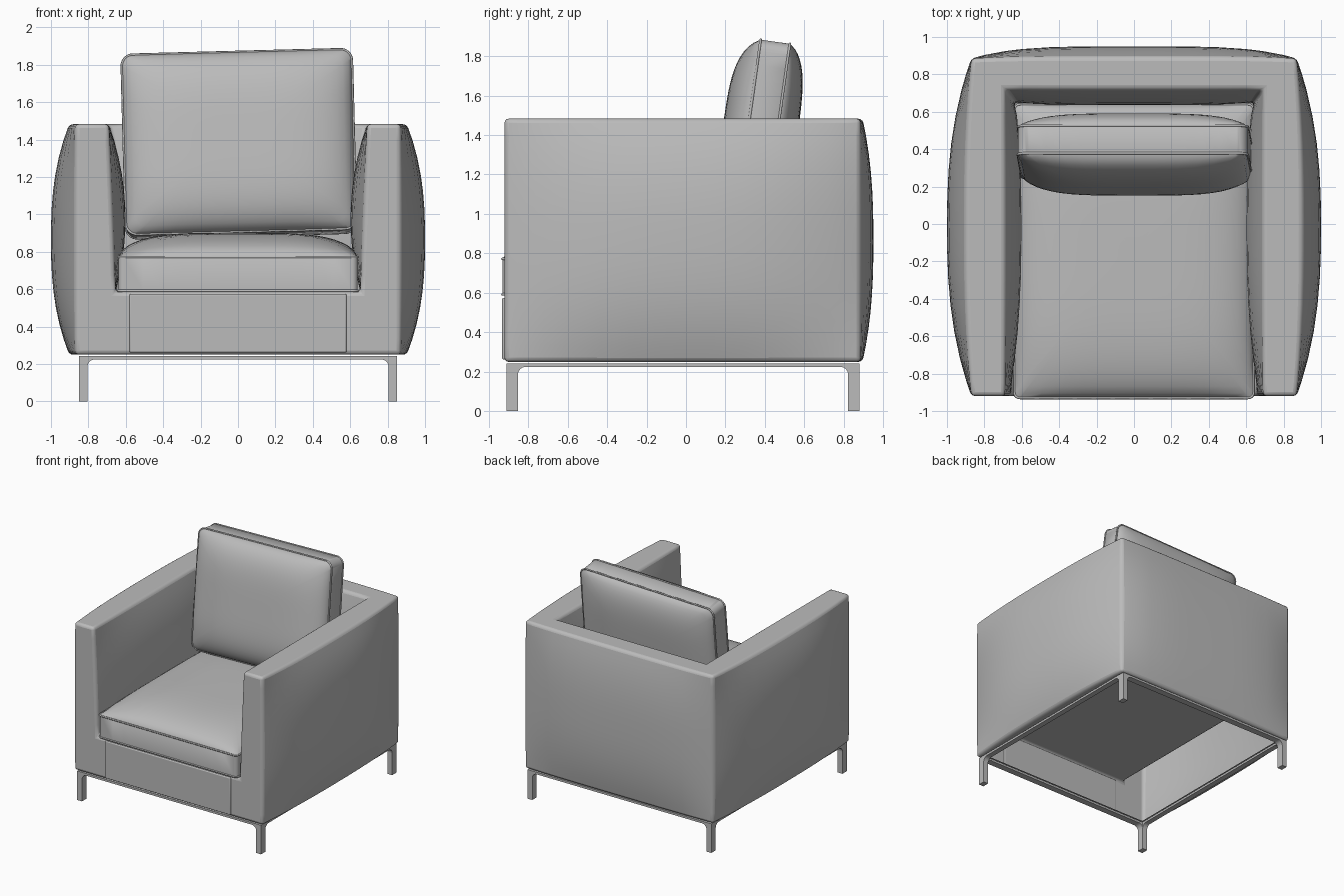
import bpy, bmesh, math
from mathutils import Matrix, Vector

old = bpy.data.objects.get("Cube")
if old:
    bpy.data.objects.remove(old, do_unlink=True)

grey = bpy.data.materials.new("upholstery grey")
grey.use_nodes = True
grey.diffuse_color = (0.5, 0.5, 0.5, 1)
grey.node_tree.nodes["Principled BSDF"].inputs["Base Color"].default_value = (0.5, 0.5, 0.5, 1)


def finish(name, bm, bevel=0.0, segments=3, angle=40):
    bmesh.ops.recalc_face_normals(bm, faces=bm.faces)
    mesh = bpy.data.meshes.new(name)
    bm.to_mesh(mesh)
    bm.free()
    mesh.materials.append(grey)
    ob = bpy.data.objects.new(name, mesh)
    bpy.context.collection.objects.link(ob)
    if bevel:
        mod = ob.modifiers.new("soft edges", 'BEVEL')
        mod.width, mod.segments = bevel, segments
        mod.limit_method, mod.angle_limit = 'ANGLE', math.radians(45)
    bpy.ops.object.select_all(action='DESELECT')
    bpy.context.view_layer.objects.active = ob
    ob.select_set(True)
    bpy.ops.object.shade_smooth_by_angle(angle=math.radians(angle))
    return ob


def spread(a, b, n):
    return [a + (b - a) * i / n for i in range(n + 1)]


# Upholstered shell: U-shaped walls with a seat deck, hollow and open below
FRONT, BACK, BOTTOM, DECK, TOP = -0.92, 0.885, 0.25, 0.585, 1.483
SIDE, INNER, BACK_IN = 0.87, 0.69, 0.72
xs = [-SIDE, -0.8, -INNER] + spread(-0.6, 0.6, 8) + [INNER, 0.8, SIDE]
ys = [FRONT, -0.85] + spread(-0.72, BACK_IN, 10) + [0.81, BACK]
zs = spread(BOTTOM, DECK, 4) + spread(DECK, TOP, 10)[1:]


def solid(i, j, k):
    if not (0 <= i < len(xs) - 1 and 0 <= j < len(ys) - 1 and 0 <= k < len(zs) - 1):
        return False
    x, y, z = (xs[i] + xs[i + 1]) / 2, (ys[j] + ys[j + 1]) / 2, (zs[k] + zs[k + 1]) / 2
    return not (abs(x) < INNER and y < BACK_IN and z > DECK)


def hump(v, a, b, power=2.5):
    return 1 - abs((2 * v - a - b) / (b - a)) ** power


def puff(x, y, z):
    gy, gz = hump(y, FRONT, BACK), hump(z, BOTTOM, TOP)
    gx, gi = hump(x, -SIDE, SIDE, 4), hump(z, DECK, TOP, 2)
    h = max(0, (z - DECK) / (TOP - DECK))
    nx, ny = x, y
    if abs(x) > SIDE - 0.01:
        nx += math.copysign(0.13 * gy * (0.25 + 0.75 * gz), x)
    elif abs(abs(x) - INNER) < 0.01 and z > DECK - 0.01 and y < BACK_IN + 0.01:
        nx -= math.copysign(0.035 * (1 - h) + 0.07 * gy * gi, x)
    if y > BACK - 0.01:
        ny += 0.065 * gx * (0.15 + 0.85 * gz)
    elif abs(y - BACK_IN) < 0.01 and z > DECK - 0.01 and abs(x) < INNER + 0.01:
        ny -= 0.06 * (1 - h) + 0.05 * gx * gi
    return nx, ny, z


bm = bmesh.new()
cache = {}


def corner(*key):
    if key not in cache:
        cache[key] = bm.verts.new(puff(xs[key[0]], ys[key[1]], zs[key[2]]))
    return cache[key]


for i in range(len(xs) - 1):
    for j in range(len(ys) - 1):
        for k in range(len(zs) - 1):
            if not solid(i, j, k):
                continue
            for axis in range(3):
                for side in (0, 1):
                    other = [i, j, k]
                    other[axis] += 2 * side - 1
                    rim = i in (0, len(xs) - 2) or j in (0, len(ys) - 2)
                    if solid(*other) or (axis == 2 and side == 0 and not rim):
                        continue
                    quad = []
                    for s, t in ((0, 0), (1, 0), (1, 1), (0, 1)):
                        p = [i, j, k]
                        p[axis] += side
                        p[(axis + 1) % 3] += s
                        p[(axis + 2) % 3] += t
                        quad.append(corner(*p))
                    bm.faces.new(quad)
finish("upholstered_shell", bm, 0.022)


def rounded_outline(hw, hh, r, steps=8, edge=12):
    pts = []
    for cx, cy, a0 in ((1, 1, 0), (-1, 1, 90), (-1, -1, 180), (1, -1, 270)):
        arc = [Vector((cx * (hw - r) + r * math.cos(math.radians(a0 + 90 * i / steps)),
                       cy * (hh - r) + r * math.sin(math.radians(a0 + 90 * i / steps))))
               for i in range(steps + 1)]
        if pts:
            pts += [pts[-1].lerp(arc[0], i / edge) for i in range(1, edge)]
        pts += arc
    pts += [pts[-1].lerp(pts[0], i / edge) for i in range(1, edge)]
    return pts


# Box cushion: boxed border, crowned faces and piping on both seams
def cushion(name, hw, hh, r, thick, crown_top, crown_bottom, matrix):
    outline = rounded_outline(hw, hh, r)
    n, rings = len(outline), 14
    bm = bmesh.new()
    loops = []
    for sign, crown in ((1, crown_top), (-1, crown_bottom)):
        face_loops = []
        for q in range(rings):
            s = 1 - (q / rings) ** 1.3
            loop = []
            for p in outline:
                u, v = p.x * s / hw, p.y * s / hh
                rise = 0 if q == 0 else crown * ((1 - u ** 4) * (1 - v ** 4)) ** 0.6
                loop.append(bm.verts.new((p.x * s, p.y * s, sign * (thick / 2 + rise))))
            face_loops.append(loop)
        centre = bm.verts.new((0, 0, sign * (thick / 2 + crown)))
        for a, b in zip(face_loops, face_loops[1:]):
            for i in range(n):
                bm.faces.new((a[i], a[(i + 1) % n], b[(i + 1) % n], b[i]))
        for i in range(n):
            bm.faces.new((face_loops[-1][i], face_loops[-1][(i + 1) % n], centre))
        loops.append(face_loops[0])
    for i in range(n):
        bm.faces.new((loops[0][i], loops[0][(i + 1) % n], loops[1][(i + 1) % n], loops[1][i]))
    finish(name, bm).matrix_world = matrix
    for label, sign in (("front", 1), ("rear", -1)):
        curve = bpy.data.curves.new(name + "_piping_" + label, 'CURVE')
        curve.dimensions, curve.bevel_depth, curve.bevel_resolution = '3D', 0.007, 1
        line = curve.splines.new('POLY')
        line.points.add(n - 1)
        for point, p in zip(line.points, outline):
            point.co = (p.x, p.y, sign * thick / 2, 1)
        line.use_cyclic_u = True
        curve.materials.append(grey)
        ob = bpy.data.objects.new(curve.name, curve)
        ob.matrix_world = matrix
        bpy.context.collection.objects.link(ob)


cushion("seat_cushion", 0.64, 0.785, 0.03, 0.18, 0.13, 0.0,
        Matrix.Translation((0, -0.145, 0.682)))
cushion("back_cushion", 0.615, 0.485, 0.06, 0.15, 0.13, 0.1,
        Matrix.Translation((0.005, 0.385, 1.378)) @ Matrix.Rotation(math.radians(-1.5), 4, 'Y')
        @ Matrix.Rotation(math.radians(82), 4, 'X'))


def box(bm, lo, hi):
    size = [b - a for a, b in zip(lo, hi)]
    mid = [(a + b) / 2 for a, b in zip(lo, hi)]
    bmesh.ops.create_cube(bm, size=1, matrix=Matrix.Translation(mid) @ Matrix.Diagonal((*size, 1)))


# Seamed panel on the front rail
bm = bmesh.new()
box(bm, (-0.58, -0.932, 0.262), (0.58, -0.915, 0.575))
finish("front_rail_panel", bm, 0.008)

# Base frame
X, Y0, Y1, LOW, HIGH = 0.85, -0.91, 0.88, 0.225, 0.243
bm = bmesh.new()
for s in (-1, 1):
    box(bm, (min(s * X, s * (X - 0.045)), Y0, LOW), (max(s * X, s * (X - 0.045)), Y1, HIGH))
for y in (Y0, Y1 - 0.055):
    box(bm, (-X, y, LOW), (X, y + 0.055, HIGH))
finish("base_frame", bm)


# Legs with curved fillets running into the frame
def leg(name, sx, sy, y_edge):
    bm = bmesh.new()
    w, d, r = 0.045, 0.058, 0.04
    box(bm, (0, 0, 0), (w, d, LOW + 0.01))
    for along, across, start in ((0, 1, w), (1, 0, d)):
        profile = [(start, LOW)] + [(start + r - r * math.cos(a), LOW - r + r * math.sin(a))
                                    for a in spread(0, math.pi / 2, 6)]
        rows = []
        for depth in (0, (w, d)[across]):
            row = []
            for p, z in profile:
                co = [0, 0, z]
                co[along], co[across] = p, depth
                row.append(bm.verts.new(co))
            rows.append(row)
        bm.faces.new(rows[0])
        bm.faces.new(rows[1])
        for i in range(len(profile)):
            j = (i + 1) % len(profile)
            bm.faces.new((rows[0][i], rows[0][j], rows[1][j], rows[1][i]))
    for v in bm.verts:
        v.co.x, v.co.y = sx * (X - v.co.x), y_edge - sy * v.co.y
    finish(name, bm)


for sx, side in ((1, "left"), (-1, "right")):
    leg("front_leg_" + side, sx, -1, Y0)
    leg("back_leg_" + side, sx, 1, Y1)
